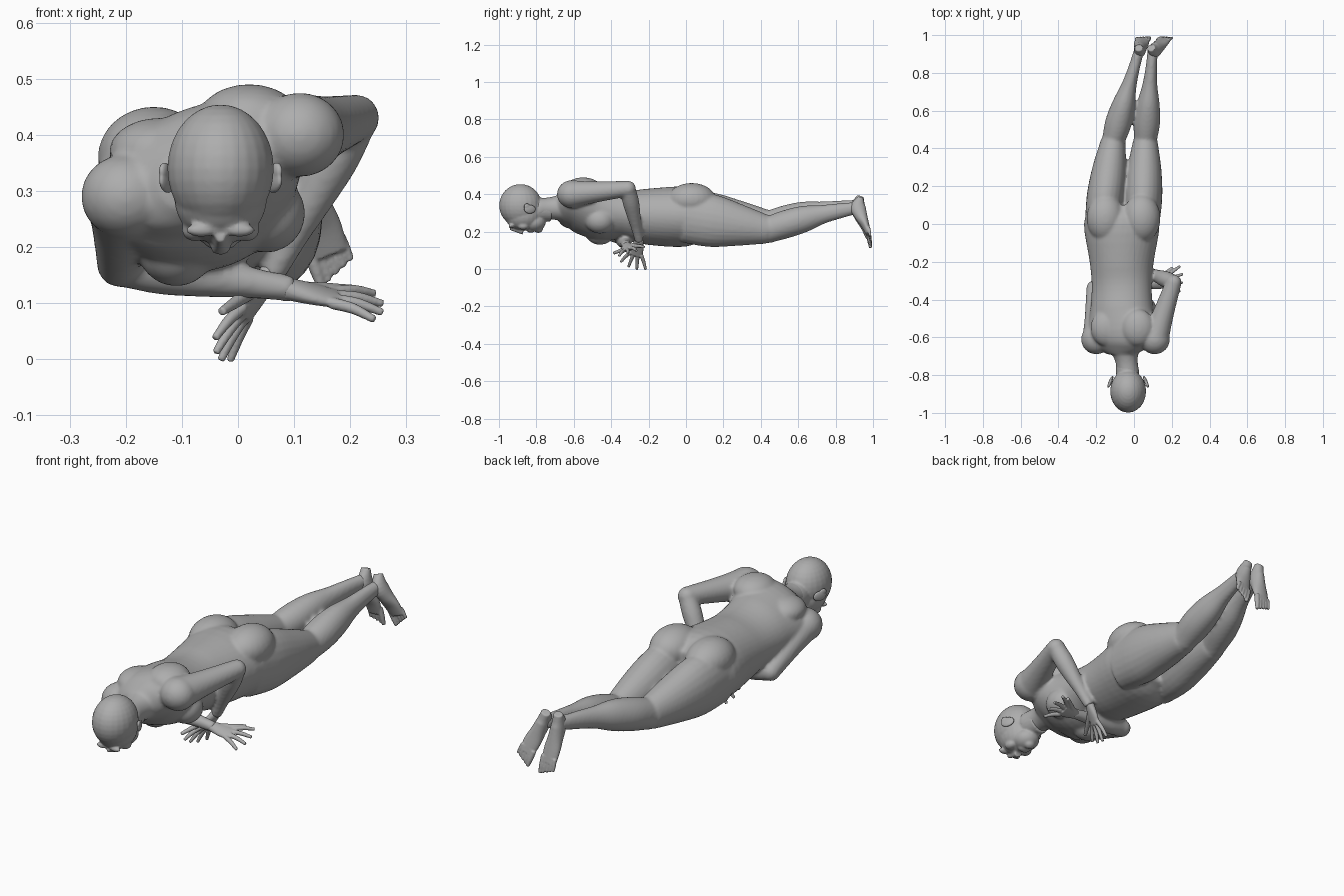
import bpy, bmesh, math
from mathutils import Vector, Matrix

cube = bpy.data.objects.get("Cube")
if cube:
    bpy.data.objects.remove(cube)

skin = bpy.data.materials.new("grey_clay")
skin.use_nodes = True
skin.diffuse_color = (.42, .42, .42, 1)
skin.node_tree.nodes["Principled BSDF"].inputs["Base Color"].default_value = skin.diffuse_color


def blend(before, start, end, after, u):
    """Catmull-Rom value between start and end."""
    return start + ((end - before) * u + (before * 2 - start * 5 + end * 4 - after) * u ** 2
                    + (start * 3 - before - end * 3 + after) * u ** 3) / 2


def spline(stations, steps=4):
    """Smooth run of (x, y, z, half width, half depth) through the stations."""
    first = [a * 2 - b for a, b in zip(stations[0], stations[1])]
    last = [a * 2 - b for a, b in zip(stations[-1], stations[-2])]
    pts = [first, *stations, last]
    out = []
    for span in zip(pts, pts[1:], pts[2:], pts[3:]):
        for step in range(steps):
            out.append([blend(*values, step / steps) for values in zip(*span)])
    return out + [list(stations[-1])]


def loft(bm, stations, side=(1, 0, 0), sides=24, twist=0):
    """Closed tube of elliptical rings; twist rolls them in proportion to y."""
    pts = spline(stations)
    centres = [Vector(point[:3]) for point in pts]
    axis, rings = Vector(side), []
    for i, centre in enumerate(centres):
        tangent = (centres[min(i + 1, len(pts) - 1)] - centres[max(i - 1, 0)]).normalized()
        axis = (axis - tangent * axis.dot(tangent)).normalized()
        roll = Matrix.Rotation(twist * centre.y, 3, tangent)
        wide, deep = (roll @ axis) * pts[i][3], (roll @ axis.cross(tangent)) * pts[i][4]
        turns = [math.tau * k / sides for k in range(sides)]
        rings.append([bm.verts.new(centre + wide * math.cos(t) + deep * math.sin(t)) for t in turns])
    for ring, following in zip(rings, rings[1:]):
        for k in range(sides):
            bm.faces.new((ring[k], ring[k - 1], following[k - 1], following[k]))
    bm.faces.new(rings[0])
    bm.faces.new(rings[-1][::-1])


def segment(bm, start, end, widths, depths=None, bow=(0, 0, 0), **options):
    """Straight or bowed limb with evenly spaced girths."""
    stations = []
    for i, (width, depth) in enumerate(zip(widths, depths or widths)):
        t = i / (len(widths) - 1)
        centre = Vector(start).lerp(Vector(end), t) + Vector(bow) * math.sin(math.pi * t)
        stations.append((*centre, width, depth))
    loft(bm, stations, **options)


def ball(bm, centre, radii, turn=0):
    place = Matrix.Translation(centre) @ Matrix.Rotation(turn, 4, 'Z') @ Matrix.Diagonal((*radii, 1))
    bmesh.ops.create_uvsphere(bm, u_segments=24, v_segments=16, radius=1, matrix=place)


def finish(bm, name, voxel, smooth):
    """Fuse the overlapping shapes of one part into a single soft skin."""
    bmesh.ops.recalc_face_normals(bm, faces=bm.faces[:])
    mesh = bpy.data.meshes.new(name)
    bm.to_mesh(mesh)
    bm.free()
    part = bpy.data.objects.new(name, mesh)
    bpy.context.collection.objects.link(part)
    mesh.materials.append(skin)
    fuse = part.modifiers.new("fuse", 'REMESH')
    fuse.mode, fuse.voxel_size, fuse.use_smooth_shade = 'VOXEL', voxel, True
    soften = part.modifiers.new("soften", 'SMOOTH')
    soften.factor, soften.iterations = .5, smooth


# Torso, rolled so that its left shoulder is higher
bm = bmesh.new()
torso = [(-.69, .33, .08, .06), (-.65, .33, .15, .09), (-.58, .33, .19, .12), (-.46, .3, .17, .14),
         (-.33, .29, .16, .13), (-.2, .28, .17, .15), (0, .28, .2, .16), (.1, .28, .16, .11)]
loft(bm, [(-.065, *section) for section in torso], sides=40, twist=.7)
for x, lift in ((-.15, 0), (.04, .01)):
    ball(bm, (x, .03, .36 + lift), (.1, .13, .09))       # buttock
for x, lift in ((-.11, 0), (.05, .06)):
    ball(bm, (x, -.46, .2 + lift), (.07, .08, .07))      # breast
    ball(bm, (x - .03, -.55, .37 + lift), (.09, .1, .06))  # shoulder blade

# Neck
segment(bm, (-.03, -.8, .32), (-.05, -.64, .33), (.06, .06, .09), (.06, .06, .08))

# Legs: thigh, kneecap and calf
for hip, knee, ankle in (((-.17, 0, .28), (-.11, .44, .24), (.03, .93, .34)),
                         ((.045, 0, .28), (.06, .44, .21), (.1, .93, .33))):
    segment(bm, hip, knee, (.09, .1, .09, .065), (.14, .14, .11, .075))
    ball(bm, knee, (.06, .08, .07))
    segment(bm, knee, ankle, (.06, .07, .06, .04, .03, .027), (.07, .075, .07, .05, .04, .03),
            bow=(0, 0, .012))

# Arms: shoulder, upper arm, elbow and forearm
for shoulder, elbow, wrist in (((.11, -.61, .4), (.21, -.31, .43), (.06, -.25, .15)),
                               ((-.2, -.61, .29), (-.21, -.34, .17), (.1, -.32, .125))):
    ball(bm, shoulder, (.08, .08, .075))
    segment(bm, shoulder, elbow, (.075, .06, .05, .042))
    ball(bm, elbow, (.042, .042, .042))
    segment(bm, elbow, wrist, (.04, .044, .037, .028, .023), side=(0, 1, 0))
finish(bm, "body", .008, 5)

# Head, face down, with nose, chin, lips, brows and cheeks
middle = -.031
bm = bmesh.new()
ball(bm, (middle, -.885, .34), (.095, .114, .114))
ball(bm, (middle, -.87, .29), (.083, .1, .085))
ball(bm, (middle, -.815, .25), (.06, .065, .05))
ball(bm, (middle, -.79, .215), (.027, .025, .022))
ball(bm, (middle, -.83, .21), (.03, .022, .016))
segment(bm, (middle, -.94, .22), (middle, -.87, .2), (.01, .012, .02), (.012, .014, .016))
for s in (-1, 1):
    ball(bm, (middle + s * .034, -.935, .23), (.028, .014, .012))
    ball(bm, (middle + s * .045, -.87, .23), (.024, .03, .02))
segment(bm, (middle, -.83, .32), (-.04, -.72, .315), (.06, .06, .056), (.066, .064, .06))
finish(bm, "head", .005, 5)

# Ears
for s, name in ((1, "left_ear"), (-1, "right_ear")):
    bm = bmesh.new()
    ball(bm, (middle + s * .094, -.835, .32), (.009, .034, .024), s * .4)
    ball(bm, (middle + s * .1, -.85, .335), (.008, .018, .016), s * .4)
    finish(bm, name, .003, 2)


def hand(name, wrist, forward, side, thumb_reach):
    """Palm with four fanned fingers and a thumb on the side given."""
    bm = bmesh.new()
    wrist, forward, side = Vector(wrist), Vector(forward).normalized(), Vector(side).normalized()
    knuckle = wrist + forward * .09
    segment(bm, wrist - forward * .01, knuckle, (.022, .034, .036), (.02, .017, .012), side=side)
    for i in range(4):
        across = side * (.028 - .019 * i)
        root = knuckle + across
        tip = root + forward * (.07, .085, .085, .07)[i] + across * 1.5
        segment(bm, root - forward * .01, tip, (.011, .01, .007), bow=(0, 0, .005), side=side, sides=10)
    root, tip = wrist + forward * .03 + side * .015, wrist + forward * .12 + side * thumb_reach
    segment(bm, root, tip, (.015, .012, .008), side=side, sides=10)
    finish(bm, name, .0035, 2)


hand("left_hand", (.055, -.25, .15), (-.5, -.2, -.8), (-.2, -1, .3), .12)
hand("right_hand", (.09, -.32, .125), (1, .2, -.2), (0, 1, .35), .07)


def foot(name, heel, toe, side):
    """Flat sole from heel to toe, the instep standing off it, with five toes."""
    bm = bmesh.new()
    heel, toe, side = Vector(heel), Vector(toe), Vector(side).normalized()
    depths = (.018, .04, .034, .022, .014)
    sole = [heel.lerp(toe, .2 * i) - Vector((0, depth, 0)) for i, depth in enumerate(depths)]
    widths = (.022, .03, .034, .04, .036)
    loft(bm, [(*c, w, d) for c, w, d in zip(sole, widths, depths)], side)
    for i in range(5):
        thick = .009 if i else .012
        off = side * (.03 - .015 * i) - Vector((0, thick, 0))
        segment(bm, heel.lerp(toe, .7) + off, heel.lerp(toe, 1 - .025 * i) + off * 1.1,
                (thick, thick, thick * .7), side=side, sides=10)
    finish(bm, name, .004, 2)


# Feet, toes down and soles facing back
foot("right_foot", (.025, .95, .39), (.05, 1, .11), (1, 0, .1))
foot("left_foot", (.09, .95, .38), (.18, 1, .14), (-1, 0, -.4))
